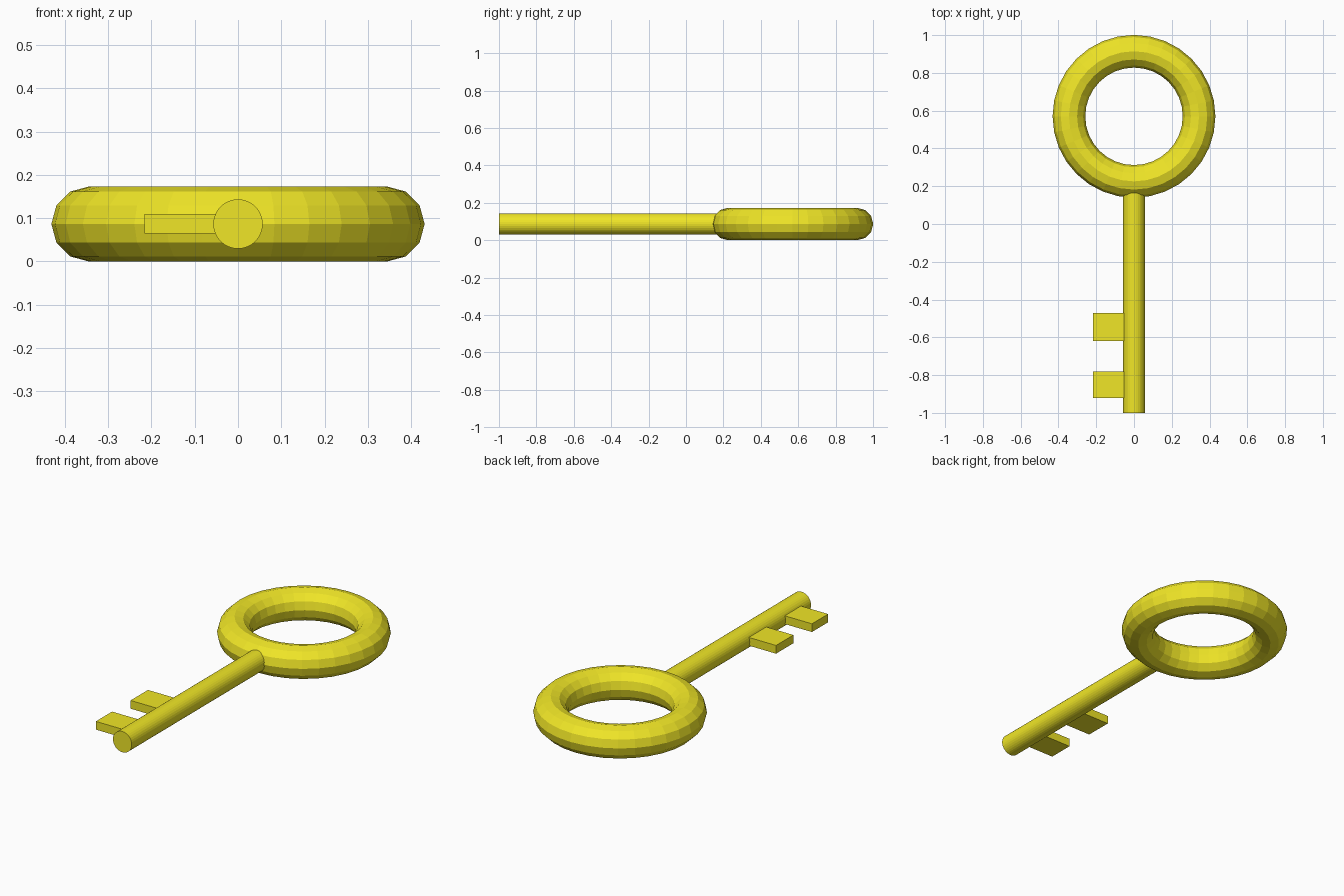
import bpy
from math import pi

if "Cube" in bpy.data.objects:
    bpy.data.objects.remove(bpy.data.objects["Cube"])

MID_Z = 0.0865

gold = bpy.data.materials.new("yellow_metal")
gold.diffuse_color = (0.87, 0.79, 0.02, 1)
gold.use_nodes = True
gold.node_tree.nodes["Principled BSDF"].inputs["Base Color"].default_value = gold.diffuse_color


def finish(name):
    obj = bpy.context.object
    obj.name = name
    obj.data.materials.append(gold)
    return obj


# Ring handle
bpy.ops.mesh.primitive_torus_add(major_radius=0.3445, minor_radius=0.0865,
                                 major_segments=32, minor_segments=12,
                                 location=(0, 0.57, MID_Z))
finish("ring_handle")

# Round shaft, its inner end buried in the ring
y0, y1 = -1.0, 0.2
bpy.ops.mesh.primitive_cylinder_add(vertices=32, radius=0.057, depth=y1 - y0,
                                    location=(0, (y0 + y1) / 2, MID_Z),
                                    rotation=(pi / 2, 0, 0))
finish("shaft")

# Two square teeth on the left side
for name, y, length in (("inner_tooth", -0.545, 0.15), ("end_tooth", -0.85, 0.14)):
    bpy.ops.mesh.primitive_cube_add(size=1, location=(-0.118, y, MID_Z + 0.001))
    tooth = finish(name)
    tooth.scale = (0.196, length, 0.045)
